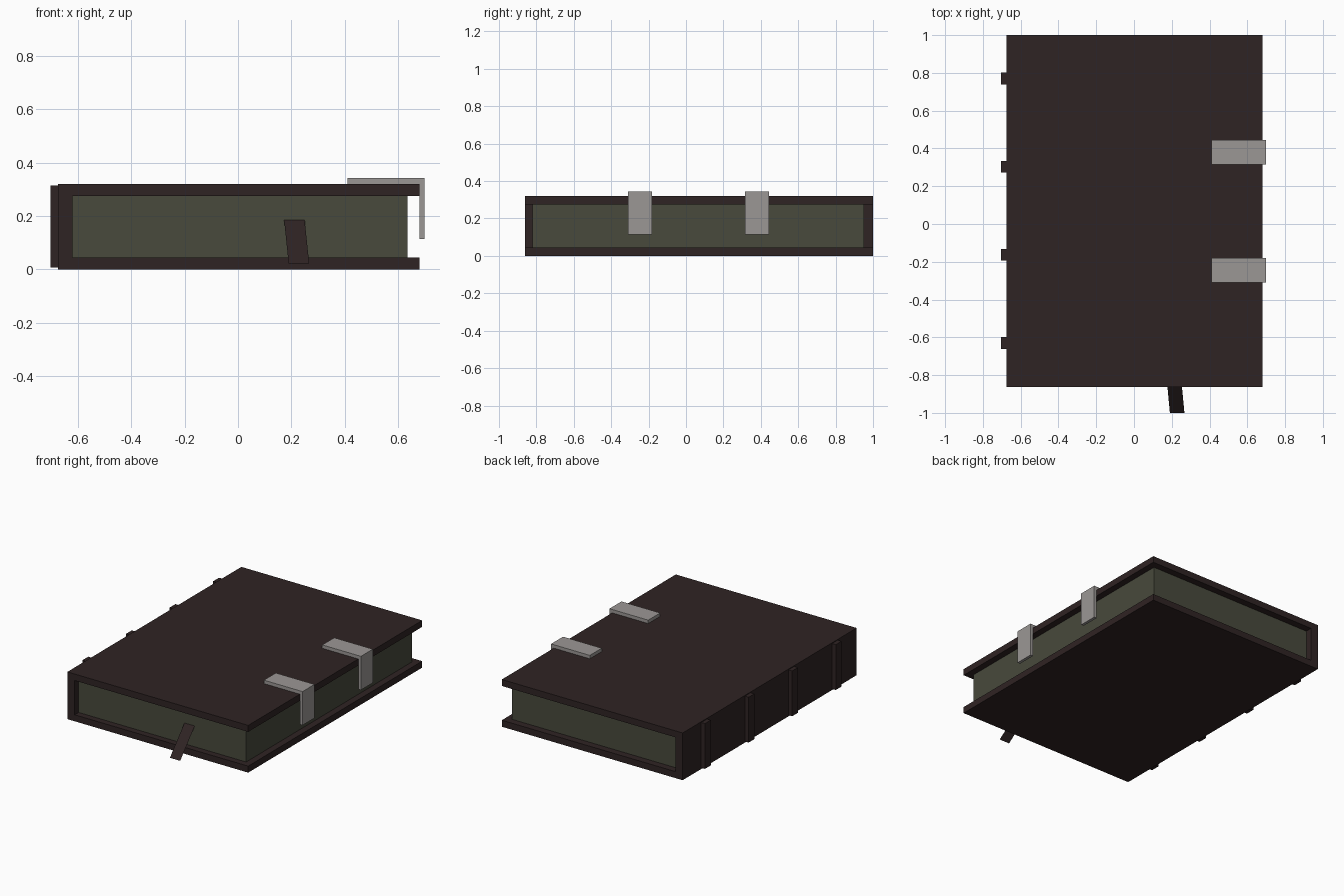
import bpy
import bmesh

if "Cube" in bpy.data.objects:
    bpy.data.objects.remove(bpy.data.objects["Cube"])


def material(name, rgb):
    m = bpy.data.materials.new(name)
    m.diffuse_color = (*rgb, 1.0)
    m.use_nodes = True
    m.node_tree.nodes["Principled BSDF"].inputs["Base Color"].default_value = m.diffuse_color
    return m


LEATHER = material("dark_leather", (0.028, 0.017, 0.017))
PAPER = material("aged_paper", (0.065, 0.067, 0.045))
METAL = material("dull_metal", (0.33, 0.31, 0.30))


def finish(name, bm, mat):
    me = bpy.data.meshes.new(name)
    bm.to_mesh(me)
    bm.free()
    me.materials.append(mat)
    ob = bpy.data.objects.new(name, me)
    bpy.context.collection.objects.link(ob)
    return ob


def extrude_profile(name, xz, y0, y1, mat):
    """Solid made by sweeping an (x, z) outline from y0 to y1."""
    bm = bmesh.new()
    face = bm.faces.new([bm.verts.new((x, y0, z)) for x, z in xz])
    side = bmesh.ops.extrude_face_region(bm, geom=[face])
    moved = [v for v in side["geom"] if isinstance(v, bmesh.types.BMVert)]
    bmesh.ops.translate(bm, verts=moved, vec=(0, y1 - y0, 0))
    bmesh.ops.recalc_face_normals(bm, faces=bm.faces)
    return finish(name, bm, mat)


def box(name, x0, x1, y0, y1, z0, z1, mat):
    return extrude_profile(name, [(x0, z0), (x1, z0), (x1, z1), (x0, z1)], y0, y1, mat)


# Both covers and the spine as one C-shaped case
L, R, H, T, S = -0.675, 0.68, 0.32, 0.044, -0.62
extrude_profile("cover_and_spine",
                [(L, 0), (R, 0), (R, T), (S, T), (S, H - T), (R, H - T), (R, H), (L, H)],
                -0.862, 1.0, LEATHER)

# Page block
box("pages", S, 0.635, -0.82, 0.953, T, H - T, PAPER)

# Raised bands on the spine
for i, y in enumerate((-0.63, -0.163, 0.303, 0.77)):
    box(f"spine_band_{i + 1}", -0.703, L, y - 0.031, y + 0.031, 0.008, 0.315, LEATHER)

# L-shaped clasps folding over the fore edge
for i, y in enumerate((-0.245, 0.38)):
    extrude_profile(f"clasp_{i + 1}",
                    [(0.41, H), (R, H), (R, 0.115), (0.70, 0.115), (0.70, 0.343), (0.41, 0.343)],
                    y - 0.064, y + 0.064, METAL)

# Ribbon bookmark, a flat strip hanging from the pages
bm = bmesh.new()
bm.faces.new([bm.verts.new(p) for p in (
    (0.19, -1.0, 0.022), (0.267, -1.0, 0.022), (0.25, -0.82, 0.185), (0.173, -0.82, 0.185))])
finish("ribbon_bookmark", bm, LEATHER)
